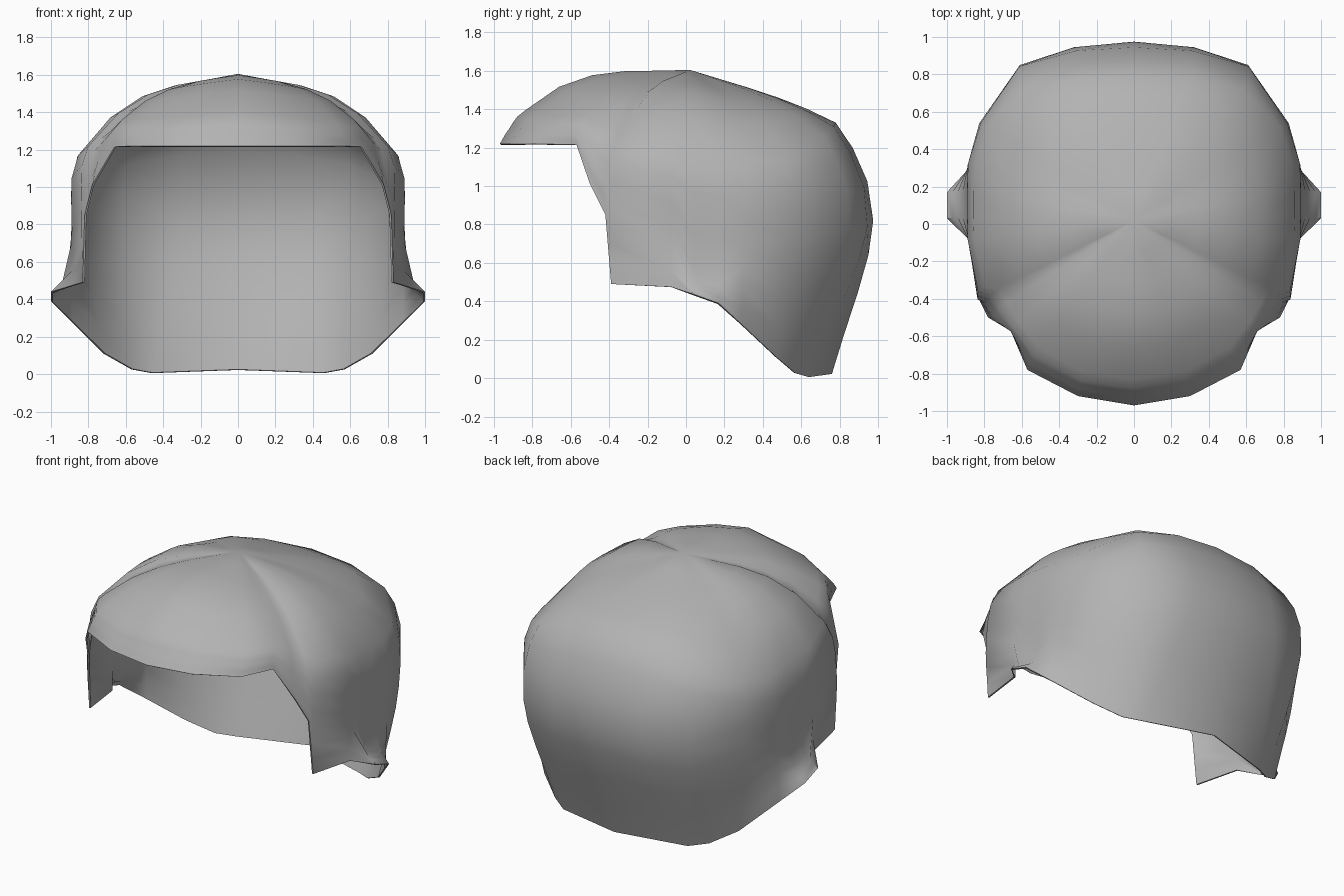
import bpy, bmesh, math
from mathutils import Vector

if "Cube" in bpy.data.objects:
    bpy.data.objects.remove(bpy.data.objects["Cube"])

# Half-rings running from front centre, round the side, to back centre
RIM = [(0, -.97, 1.22), (.3, -.92, 1.22), (.57, -.78, 1.22), (.66, -.57, 1.215),
       (.78, -.5, 1.01), (.82, -.42, .85), (.83, -.39, .49), (.885, -.08, .475),
       (1, .03, .44), (1, .17, .39), (.89, .29, .28), (.72, .47, .11),
       (.57, .57, .025), (.46, .64, .005), (0, .76, .022)]
WALL = [(0, -.92, 1.3), (.295, -.87, 1.29), (.555, -.74, 1.28), (.655, -.57, 1.28),
        (.745, -.49, 1.15), (.79, -.42, 1.06), (.835, -.4, .9), (.885, -.08, .8),
        (.895, .04, .57), (.895, .17, .56), (.89, .3, .68), (.82, .53, .72),
        (.61, .85, .78), (.32, .945, .79), (0, .975, .82)]
SHOULDER = [(0, -.83, 1.4), (.27, -.79, 1.38), (.51, -.66, 1.36), (.62, -.52, 1.36),
            (.68, -.42, 1.3), (.73, -.35, 1.26), (.8, -.33, 1.22), (.855, -.08, 1.17),
            (.86, .04, 1.16), (.86, .17, 1.14), (.85, .32, 1.12), (.78, .52, 1.14),
            (.58, .72, 1.25), (.3, .77, 1.31), (0, .78, 1.33)]
# How far each strand arches above the straight line from crown to shoulder
ARCH = [.149, .135, .12, .1, .12, .15, .19, .22, .225, .225, .21, .17, .09, .05, .035]
CROWN = Vector((0, .02, 1.605))


def spline(a, b, c, d, t):
    """Catmull-Rom point between b and c."""
    return .5 * (2 * b + (c - a) * t + (2 * a - 5 * b + 4 * c - d) * t * t
                 + (3 * b - a - 3 * c + d) * t ** 3)


def strand(shoulder, wall, rim, arch):
    """Points from just below the crown down to the rim."""
    s, w, r = Vector(shoulder), Vector(wall), Vector(rim)

    def dome(t):
        return CROWN.lerp(s, t) + Vector((0, 0, arch * t * (1 - t) * (1 + 2.76 * t)))

    pts = [dome(t) for t in (.2, .4, .6, .8)]
    pts += [spline(dome(.6), s, w, r, k / 3) for k in range(3)]
    pts += [spline(s, w, r, 2 * r - w, k / 4) for k in range(5)]
    return pts


# Half shell, then mirrored and given a thin wall
bm = bmesh.new()
top = bm.verts.new(CROWN)
cols = [[bm.verts.new(p) for p in strand(*c)] for c in zip(SHOULDER, WALL, RIM, ARCH)]
for a, b in zip(cols, cols[1:]):
    bm.faces.new((top, a[0], b[0]))
    for j in range(len(a) - 1):
        bm.faces.new((a[j], a[j + 1], b[j + 1], b[j]))
mesh = bpy.data.meshes.new("hair_shell")
bm.to_mesh(mesh)
bm.free()
hair = bpy.data.objects.new("hair_shell", mesh)
bpy.context.collection.objects.link(hair)

grey = bpy.data.materials.new("mid grey")
grey.diffuse_color = (.45, .45, .45, 1)
grey.use_nodes = True
grey.node_tree.nodes["Principled BSDF"].inputs["Base Color"].default_value = grey.diffuse_color
mesh.materials.append(grey)

mirror = hair.modifiers.new("mirror", 'MIRROR')
mirror.use_clip = True
mirror.merge_threshold = .001
solid = hair.modifiers.new("thickness", 'SOLIDIFY')
solid.thickness = .01
solid.offset = -1

bpy.context.view_layer.objects.active = hair
hair.select_set(True)
for name in ("mirror", "thickness"):
    bpy.ops.object.modifier_apply(modifier=name)
bpy.ops.object.shade_smooth_by_angle(angle=math.radians(50))
